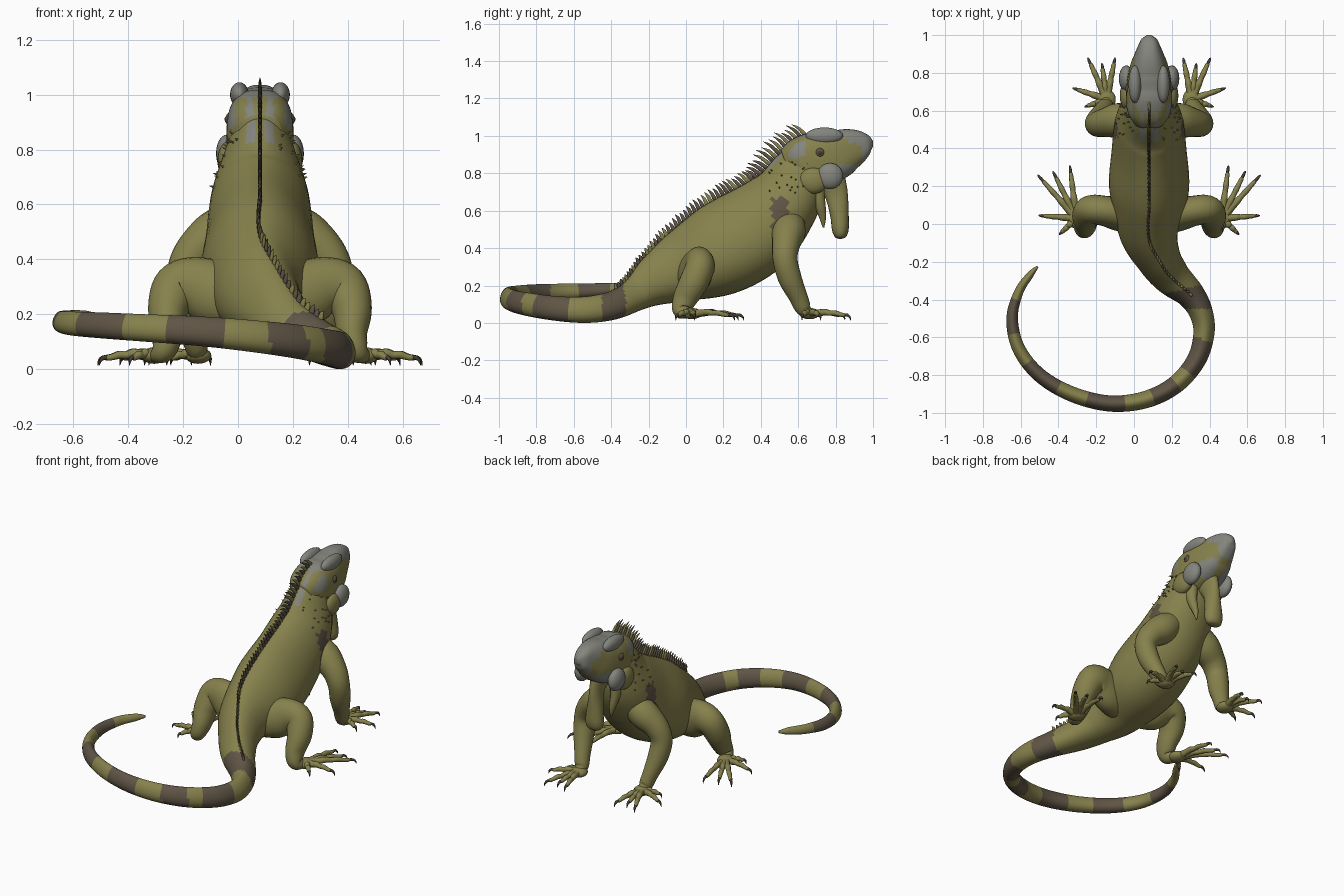
import bpy, bmesh, math, random
from mathutils import Vector, Matrix

if "Cube" in bpy.data.objects:
    bpy.data.objects.remove(bpy.data.objects["Cube"])

random.seed(4)
CX = 0.08                      # the body is symmetric about this x
Z, Y = Vector((0, 0, 1)), Vector((0, 1, 0))


def material(name, col):
    m = bpy.data.materials.new(name)
    m.diffuse_color = (*col, 1)
    m.use_nodes = True
    m.node_tree.nodes["Principled BSDF"].inputs["Base Color"].default_value = m.diffuse_color
    return m


MATS = [material("olive skin", (0.24, 0.22, 0.073)),
        material("brown bands", (0.115, 0.09, 0.06)),
        material("grey scales", (0.235, 0.235, 0.21)),
        material("dark horn", (0.06, 0.05, 0.035))]
OLIVE, BROWN, GREY, DARK = range(4)


def finish(name, bm, rule=None):
    """Turn a bmesh into a smooth object; rule maps a face to a material index."""
    bmesh.ops.recalc_face_normals(bm, faces=bm.faces)
    if rule:
        for f in bm.faces:
            f.material_index = rule(f.calc_center_median(), f.normal)
    for f in bm.faces:
        f.smooth = True
    me = bpy.data.meshes.new(name)
    bm.to_mesh(me)
    for m in MATS:
        me.materials.append(m)
    ob = bpy.data.objects.new(name, me)
    bpy.context.collection.objects.link(ob)
    return ob


def spline(secs, k):
    """Catmull-Rom through sections (x, y, z, half width, half height)."""
    p = [Vector(s) for s in secs]
    p = [2 * p[0] - p[1]] + p + [2 * p[-1] - p[-2]]
    out = []
    for i in range(1, len(p) - 2):
        a, b, c, d = p[i - 1:i + 3]
        for j in range(k):
            t = j / k
            out.append(0.5 * (2 * b + (c - a) * t + (2 * a - 5 * b + 4 * c - d) * t * t
                              + (3 * b - a - 3 * c + d) * t ** 3))
    return out + [p[-2]]


def loft(bm, secs, n=16, k=4, ref=Z, taper=0.0, power=1.0, mat=0):
    """Skin elliptical rings along a path; returns (centre, up, tangent) frames."""
    pts = spline(secs, k)
    pos = [Vector(p[:3]) for p in pts]
    rings, frames = [], []
    for i, p in enumerate(pts):
        t = (pos[min(i + 1, len(pos) - 1)] - pos[max(i - 1, 0)]).normalized()
        side = t.cross(ref).normalized()
        up = side.cross(t)
        rw, rh = max(p[3], 0.001), max(p[4], 0.001)
        ring = []
        for j in range(n):
            a = 2 * math.pi * j / n
            c, s = math.cos(a), math.sin(a)
            c = math.copysign(abs(c) ** power, c)
            s = math.copysign(abs(s) ** power, s)
            ring.append(bm.verts.new(pos[i] + side * rw * c * (1 - taper * s) + up * rh * s))
        rings.append(ring)
        frames.append((pos[i], up * rh, t))
    faces = [bm.faces.new((r[j], r[(j + 1) % n], q[(j + 1) % n], q[j]))
             for r, q in zip(rings, rings[1:]) for j in range(n)]
    faces += [bm.faces.new(rings[0]), bm.faces.new(rings[-1])]
    for f in faces:
        f.material_index = mat
    return frames


def ball(bm, loc, size, mat=0):
    r = bmesh.ops.create_uvsphere(bm, u_segments=20, v_segments=12, radius=1,
                                  matrix=Matrix.Translation(loc) @ Matrix.Diagonal((*size, 1)))
    for f in {f for v in r["verts"] for f in v.link_faces}:
        f.material_index = mat


# body and curled tail
TRUNK = [(.08, .72, .93, .08, .10), (.08, .66, .86, .105, .13), (.08, .60, .79, .13, .155),
         (.08, .52, .65, .175, .20), (.08, .37, .50, .195, .245), (.08, .17, .385, .208, .245),
         (.08, -.04, .29, .16, .185), (.13, -.18, .22, .12, .135), (.20, -.28, .155, .10, .095)]
TAIL = [(.30, -.375, .10, .075, .078), (.355, -.47, .077, .062, .073), (.37, -.58, .07, .055, .069),
        (.33, -.72, .08, .05, .065), (.22, -.85, .10, .047, .062), (.06, -.93, .12, .045, .058),
        (-.13, -.95, .138, .042, .054), (-.33, -.90, .15, .04, .05), (-.50, -.80, .16, .037, .047),
        (-.61, -.66, .167, .034, .043), (-.645, -.50, .175, .03, .037), (-.61, -.36, .185, .024, .03),
        (-.55, -.27, .19, .018, .023), (-.51, -.225, .19, .006, .008)]
BANDS = [(-15, 0), (18, 39), (48, 64), (81, 104), (123, 146), (166, 186), (206, 222)]


def body_colour(c, n):
    if c.y < -.3:                                   # tail bands by angle around the curl
        a = -math.degrees(math.atan2(c.y + .45, c.x + .13))
        a = a + 360 if a < -60 else a
        return BROWN if any(lo <= a <= hi for lo, hi in BANDS) else OLIVE
    dx = abs(c.x - CX)
    if .46 < c.y < .54 and .5 < c.z < .67 and dx > .1:
        return BROWN                                # shoulder patch
    if c.y > .44 and c.z > .82 and .012 < dx < .048 and n.z > 0:
        return GREY                                 # nape stripes
    return OLIVE


bm = bmesh.new()
frames = loft(bm, TRUNK + TAIL, n=40, k=10, taper=.18)
body = finish("body_and_tail", bm, body_colour)


# head, grey on the crown, temples and snout
def head_colour(c, n):
    dx = abs(c.x - CX)
    if c.z > .99 or (c.y < .64 and c.z > .88 and (dx > .09 or .015 < dx < .05)):
        return GREY
    if c.y > .94 or (c.y > .87 and c.z > .955) or (c.y > .80 and c.z < .85 and dx > .03):
        return GREY
    return OLIVE


bm = bmesh.new()
HEAD = [(.54, .93, .73, .08), (.60, .985, .715, .115), (.67, 1.015, .715, .122), (.74, 1.022, .735, .118),
        (.81, 1.035, .77, .105), (.87, 1.042, .815, .085), (.93, 1.035, .86, .062),
        (.975, 1.01, .905, .042), (1.0, .975, .945, .012)]
loft(bm, [(CX, y, (t + b) / 2, w, (t - b) / 2) for y, t, b, w in HEAD], n=40, k=7, power=.75, taper=.03)
finish("head", bm, head_colour)

# face details
bm = bmesh.new()
for s in (-1, 1):
    ball(bm, (CX + s * .12, .77, .785), (.04, .07, .07), GREY)        # cheek plate
    ball(bm, (CX + s * .115, .68, .76), (.04, .08, .07), OLIVE)       # jaw muscle
    ball(bm, (CX + s * .075, .74, 1.0), (.034, .10, .045), GREY)      # brow
    ball(bm, (CX + s * .108, .715, .91), (.018, .026, .026), BROWN)   # eye
    ball(bm, (CX + s * .118, .715, .91), (.011, .014, .014), DARK)
finish("face_details", bm)

# throat flap and loose neck skin
bm = bmesh.new()
loft(bm, [(CX, .75, .80, .055, .10), (CX, .80, .70, .035, .065), (CX, .82, .58, .05, .05),
          (CX, .825, .50, .058, .045), (CX, .825, .46, .045, .03), (CX, .825, .45, .01, .008)], n=20, ref=Y)
for s in (-1, 1):
    loft(bm, [(CX + s * .06, .68, .74, .04, .06), (CX + s * .07, .71, .65, .03, .035),
              (CX + s * .06, .73, .57, .018, .02), (CX + s * .055, .735, .51, .003, .004)], n=12, ref=Y)
finish("throat_flap", bm)

# crest of spines down the back
bm = bmesh.new()
crest = [f for f in frames if f[0].y > -.36 and 0 < f[0].x < .3]
run, nxt = 0, 0
path = [c + u for c, u, t in crest]
for i in range(len(crest) - 1):
    seg = (path[i + 1] - path[i]).length
    while nxt < run + seg:
        base = path[i].lerp(path[i + 1], (nxt - run) / seg)
        u, t = crest[i][1].normalized(), crest[i][2]
        size = max(.035, .115 - .065 * nxt) * random.uniform(.85, 1.1)
        if nxt > .3:
            size *= .85
        d = (u + Z * .35 + t * .1).normalized()
        rows = [base - u * .012, base + d * size * .55, base + d * size + t * size * .15]
        loft(bm, [(*p, w, h) for p, w, h in zip(rows, (.008, .006, .001), (.014, .010, .001))],
             n=6, k=2, mat=random.choice((OLIVE, BROWN, BROWN)))
        nxt += .025
    run += seg
finish("back_crest", bm)

# small pointed scales on the neck
bm = bmesh.new()
spots = [v for v in body.data.vertices if .42 < v.co.y < .66 and v.co.z > .66 and abs(v.co.x - CX) > .07]
for v in random.sample(spots, min(60, len(spots))):
    m = Matrix.Translation(v.co + v.normal * .004) @ v.normal.to_track_quat('Z', 'Y').to_matrix().to_4x4()
    bmesh.ops.create_cone(bm, cap_ends=True, segments=6, radius1=.006, radius2=.001, depth=.018, matrix=m)
finish("neck_scales", bm)

# legs: (offset from the midline, y, z, radius across, radius along y)
ARM = [(.07, .56, .56, .07, .07), (.16, .55, .49, .09, .09), (.24, .535, .42, .075, .075),
       (.275, .53, .34, .065, .066), (.267, .555, .24, .06, .063), (.245, .60, .14, .047, .05),
       (.23, .63, .075, .04, .042), (.225, .67, .052, .02, .02)]
THIGH = [(.05, .02, .23, .09, .085), (.15, .05, .27, .12, .09), (.24, .07, .305, .105, .08),
         (.305, .075, .295, .088, .078), (.335, .04, .215, .073, .077), (.335, -.005, .13, .056, .065),
         (.35, -.025, .07, .045, .048), (.375, .01, .05, .025, .035)]
HAND = [(.18, .88), (.25, .85), (.325, .88), (.405, .72), (.34, .62)]
FOOT = [(.42, .31), (.51, .28), (.59, .26), (.585, .045), (.475, -.055)]


def toe(bm, a, b):
    """A knuckled digit from the palm a to the claw tip b."""
    at = lambda f, z, r: (*a.lerp(b, f).xy, z, r, r)
    loft(bm, [at(0, .05, .026), at(.25, .054, .019), at(.38, .058, .018), at(.5, .052, .014),
              at(.62, .053, .015), at(.75, .045, .012), at(.84, .042, .011), at(.88, .04, .005)], n=10, k=3)
    loft(bm, [at(.82, .043, .008), at(.92, .042, .008), at(.98, .03, .005), at(1, .014, .001)],
         n=8, k=3, mat=DARK)


for s, side in ((-1, "left"), (1, "right")):
    for name, limb, palm, digits in (("front_leg", ARM, (.225, .66), HAND), ("hind_leg", THIGH, (.385, .03), FOOT)):
        bm = bmesh.new()
        loft(bm, [(CX + s * d, *rest) for d, *rest in limb], n=24, k=6, ref=Y)
        a = Vector((CX + s * palm[0], palm[1], .05))
        ball(bm, a, (.048, .055, .03))
        for d, y in digits:
            toe(bm, a, Vector((CX + s * d, y, .05)))
        finish(f"{side}_{name}", bm)
